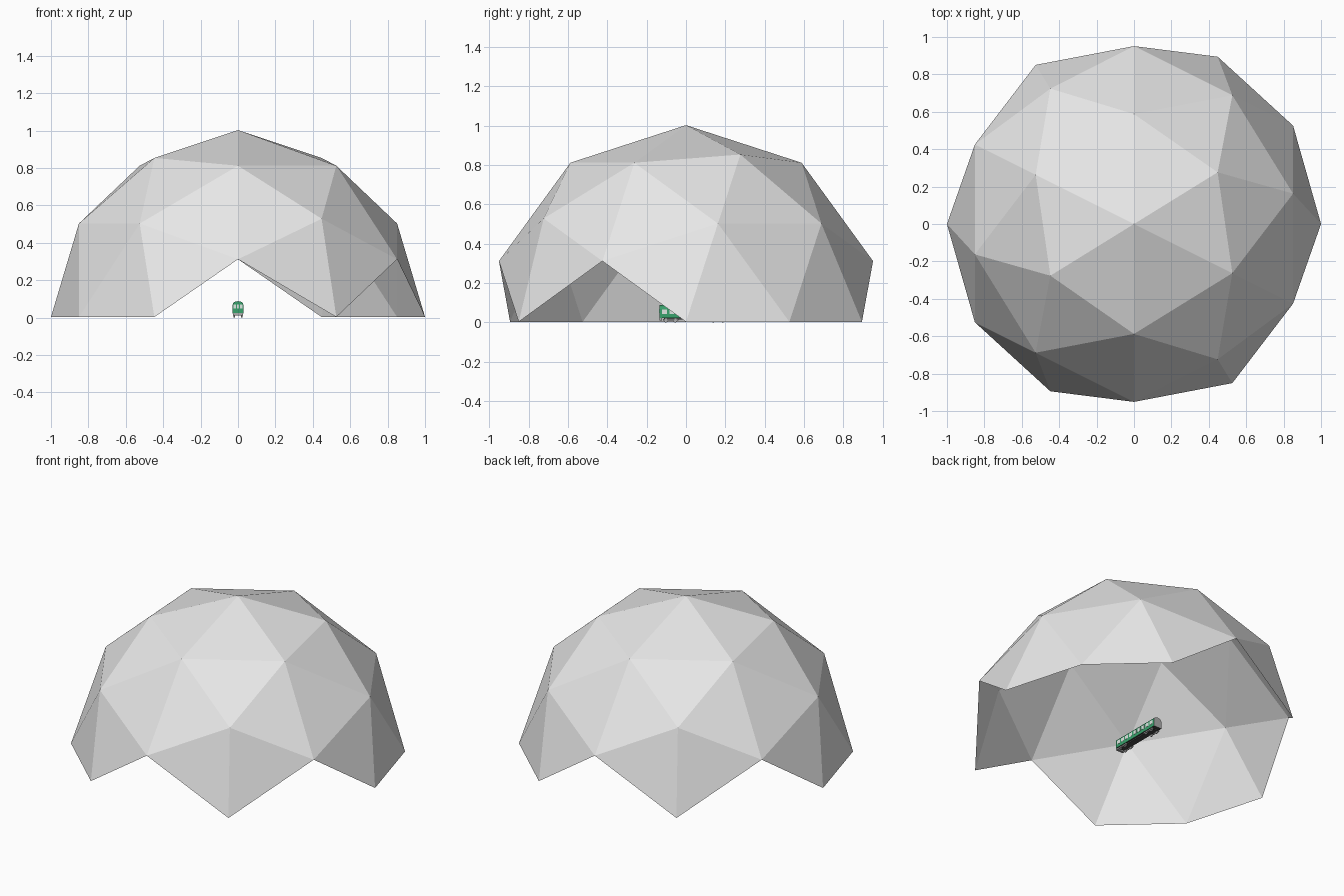
import bpy, bmesh, math
from mathutils import Matrix, Vector

if "Cube" in bpy.data.objects:
    bpy.data.objects.remove(bpy.data.objects["Cube"])


def material(name, rgb):
    m = bpy.data.materials.new(name)
    m.diffuse_color = (*rgb, 1)
    m.use_nodes = True
    m.node_tree.nodes["Principled BSDF"].inputs["Base Color"].default_value = m.diffuse_color
    return m


GREY = material("dome grey", (0.8, 0.8, 0.8))
GREEN = material("carriage green", (0.04, 0.36, 0.15))
GLASS = material("pale window", (0.75, 0.82, 0.78))
STEEL = material("mid grey", (0.42, 0.42, 0.42))
DARK = material("dark underframe", (0.06, 0.06, 0.06))


def finish(bm, name, *mats):
    mesh = bpy.data.meshes.new(name)
    bm.to_mesh(mesh)
    bm.free()
    for m in mats:
        mesh.materials.append(m)
    ob = bpy.data.objects.new(name, mesh)
    bpy.context.collection.objects.link(ob)
    return ob


def boxes(name, mat, items):
    """One object from several (centre, size) boxes."""
    bm = bmesh.new()
    for c, s in items:
        bmesh.ops.create_cube(bm, size=1, matrix=Matrix.Translation(c) @ Matrix.Diagonal((*s, 1)))
    return finish(bm, name, mat)


# Faceted dome: icosphere on its side, keeping only whole facets above the ground
bm = bmesh.new()
bmesh.ops.create_icosphere(bm, subdivisions=2, radius=1)
for v in bm.verts:
    v.co = Vector((v.co.z, v.co.x, v.co.y))
low = [v for v in bm.verts if v.co.z < -0.01]
bmesh.ops.delete(bm, geom=low, context='VERTS')
bmesh.ops.translate(bm, verts=bm.verts, vec=(0, 0, 0.003))
finish(bm, "dome_shell", GREY)

# Carriage body: rounded-roof section extruded along its length
Y0, Y1, W = -0.135, 0.22, 0.029
MID = (Y0 + Y1) / 2
section = [(-W, 0.022), (W, 0.022)]
section += [(W * math.cos(a), 0.068 + 0.02 * math.sin(a)) for a in
            [math.pi * i / 8 for i in range(9)]]
bm = bmesh.new()
face = bm.faces.new([bm.verts.new((x, Y0, z)) for x, z in section])
ext = bmesh.ops.extrude_face_region(bm, geom=[face])
bmesh.ops.translate(bm, verts=[g for g in ext["geom"] if isinstance(g, bmesh.types.BMVert)],
                    vec=(0, Y1 - Y0, 0))
bmesh.ops.recalc_face_normals(bm, faces=bm.faces)
for f in bm.faces:
    if f.normal.y > 0.9:
        f.material_index = 1      # plain rear end
    elif f.normal.z < -0.9:
        f.material_index = 2      # floor
finish(bm, "carriage_body", GREEN, STEEL, DARK)

# Windows along both sides and across the nose
side = []
for i in range(9):
    y = Y0 + 0.026 + i * (Y1 - Y0 - 0.052) / 8
    for sx in (-1, 1):
        side.append(((sx * W, y, 0.055), (0.003, 0.026, 0.024)))
boxes("side_windows", GLASS, side)
boxes("front_windows", GLASS,
      [((x, Y0, 0.059), (0.013, 0.003, 0.02)) for x in (-0.018, 0, 0.018)])

# Running gear
boxes("underframe", DARK, [((0, MID, 0.018), (0.04, 0.31, 0.008))])
boxes("front_bumper", STEEL, [((0, Y0 + 0.006, 0.017), (0.054, 0.014, 0.014))])
boxes("bogie_frames", STEEL,
      [((sx * 0.025, y, 0.014), (0.006, 0.08, 0.008)) for sx in (-1, 1) for y in (-0.078, 0.163)])

bm = bmesh.new()
for y in (-0.078, 0.163):
    for dy in (-0.024, 0.024):
        for sx in (-1, 1):
            m = Matrix.Translation((sx * 0.02, y + dy, 0.01)) @ Matrix.Rotation(math.pi / 2, 4, 'Y')
            bmesh.ops.create_cone(bm, cap_ends=True, segments=12, radius1=0.01,
                                  radius2=0.01, depth=0.006, matrix=m)
finish(bm, "wheels", STEEL)
